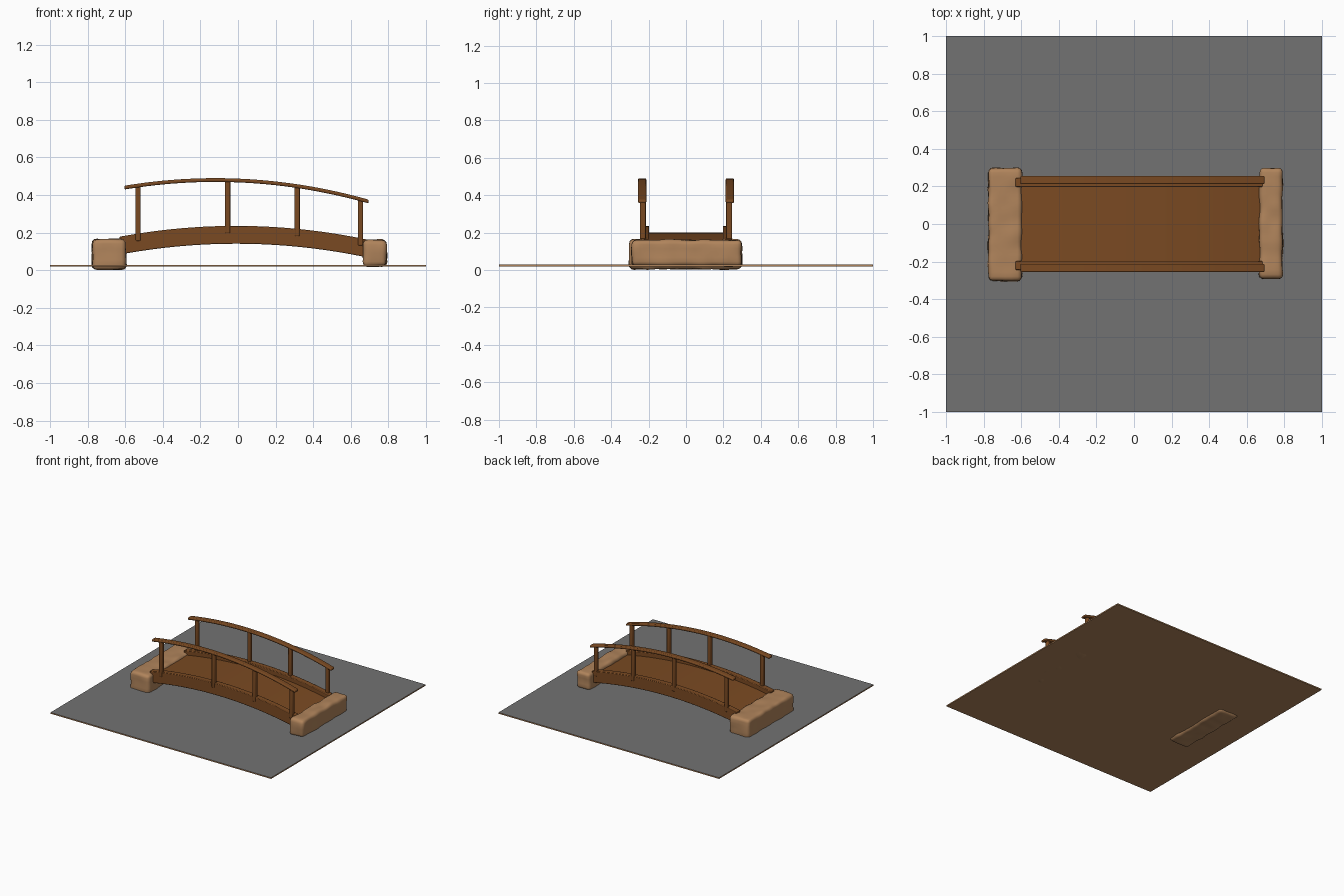
import bpy, bmesh, math
from mathutils import Vector, noise

if "Cube" in bpy.data.objects:
    bpy.data.objects.remove(bpy.data.objects["Cube"])


def material(name, rgb):
    m = bpy.data.materials.new(name)
    m.diffuse_color = (*rgb, 1)
    m.use_nodes = True
    m.node_tree.nodes["Principled BSDF"].inputs["Base Color"].default_value = m.diffuse_color
    return m


WOOD = material("brown wood", (0.195, 0.068, 0.016))
STONE = material("tan stone", (0.434, 0.230, 0.105))
GRAY = material("gray ground", (0.17, 0.17, 0.17))


def finish(name, bm, mats):
    bmesh.ops.recalc_face_normals(bm, faces=bm.faces)
    me = bpy.data.meshes.new(name)
    bm.to_mesh(me)
    bm.free()
    for m in mats:
        me.materials.append(m)
    ob = bpy.data.objects.new(name, me)
    bpy.context.collection.objects.link(ob)
    return ob


def smooth(ob, angle=40):
    bpy.ops.object.select_all(action='DESELECT')
    ob.select_set(True)
    bpy.context.view_layer.objects.active = ob
    bpy.ops.object.shade_smooth_by_angle(angle=math.radians(angle))


def bevel(ob, width, segments=2):
    b = ob.modifiers.new("bevel", 'BEVEL')
    b.width, b.segments = width, segments
    b.limit_method = 'ANGLE'
    b.angle_limit = math.radians(40)


def box(bm, lo, hi):
    lo, hi = Vector(lo), Vector(hi)
    vs = bmesh.ops.create_cube(bm, size=1)["verts"]
    for v in vs:
        v.co = (lo + hi) / 2 + Vector(a * b for a, b in zip(v.co, hi - lo))
    return vs


def arched_beam(name, x0, x1, y0, y1, top, thick, n=32):
    """Sweep a rectangle along the arch z = top(x)."""
    bm = bmesh.new()
    prev = None
    for i in range(n + 1):
        x = x0 + (x1 - x0) * i / n
        z = top(x)
        ring = [bm.verts.new(p) for p in
                ((x, y0, z), (x, y1, z), (x, y1, z - thick), (x, y0, z - thick))]
        if prev:
            for k in range(4):
                j = (k + 1) % 4
                bm.faces.new((prev[k], prev[j], ring[j], ring[k]))
        else:
            bm.faces.new(ring)
        prev = ring
    bm.faces.new(prev)
    return finish(name, bm, [WOOD])


def beam_top(x):
    return 0.236 - 0.15 * (x + 0.01) ** 2


def deck_top(x):
    return beam_top(x) - 0.036


def rail_top(x):
    return 0.49 - 0.172 * (x + 0.12) ** 2


# Ground plate: gray on top, tan on the sides and underside
bm = bmesh.new()
box(bm, (-1, -1, 0.019), (1, 1, 0.029))
bm.normal_update()
for f in bm.faces:
    f.material_index = 1 if f.normal.z > 0.5 else 0
finish("ground_plate", bm, [STONE, GRAY])


# Lumpy stone abutments at both ends
def abutment(name, lo, hi, seed):
    bm = bmesh.new()
    box(bm, lo, hi)
    bmesh.ops.bevel(bm, geom=bm.edges[:], offset=0.024, segments=3,
                    profile=0.5, affect='EDGES')
    long_edges = [e for e in bm.edges if e.calc_length() > 0.3]
    bmesh.ops.subdivide_edges(bm, edges=long_edges, cuts=23, use_grid_fill=True)
    mid = [e for e in bm.edges if e.calc_length() > 0.05]
    bmesh.ops.subdivide_edges(bm, edges=mid, cuts=3, use_grid_fill=True)
    bm.normal_update()
    shift = Vector((seed, seed * 2.3, 0))
    moves = [v.normal * 0.007 * noise.noise(v.co * 13 + shift) for v in bm.verts]
    for v, m in zip(bm.verts, moves):
        v.co += m
        v.co.z = max(v.co.z, 0)
    smooth(finish(name, bm, [STONE]), 60)


abutment("left_abutment", (-0.775, -0.303, 0.005), (-0.597, 0.298, 0.165), 3.1)
abutment("right_abutment", (0.667, -0.292, 0.021), (0.79, 0.298, 0.16), 7.7)

# Arched deck between the side beams
deck = arched_beam("deck", -0.65, 0.70, -0.215, 0.215, deck_top, 0.03)
smooth(deck)

# Side beams, posts and handrails on both sides
for side, s in (("front", -1), ("back", 1)):
    y0, y1 = sorted((s * 0.198, s * 0.244))
    beam = arched_beam(side + "_beam", -0.63, 0.685, y0, y1, beam_top, 0.095)
    bevel(beam, 0.004)
    smooth(beam)

    y0, y1 = sorted((s * 0.212, s * 0.256))
    rail = arched_beam(side + "_handrail", -0.605, 0.695, y0, y1, rail_top, 0.02)
    bevel(rail, 0.007, 3)
    smooth(rail)

    bm = bmesh.new()
    for x in (-0.532, -0.055, 0.315, 0.652):
        vs = box(bm, (x - 0.014, s * 0.231 - 0.016, beam_top(x) - 0.04),
                 (x + 0.014, s * 0.231 + 0.016, rail_top(x) - 0.008))
    posts = finish(side + "_posts", bm, [WOOD])
    bevel(posts, 0.007, 3)
    smooth(posts)
